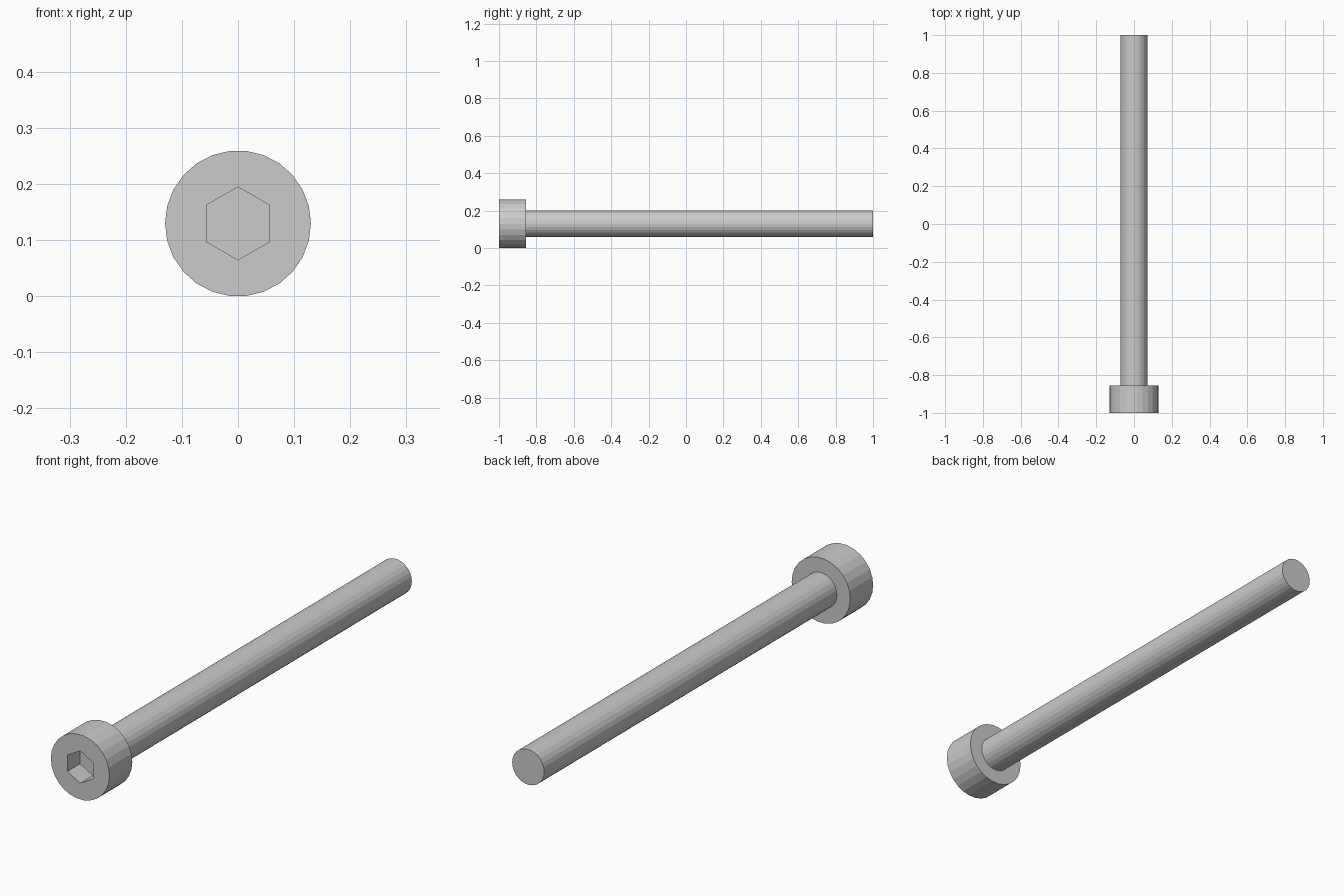
import bpy, bmesh, math

if "Cube" in bpy.data.objects:
    bpy.data.objects.remove(bpy.data.objects["Cube"])

AXIS_Z = 0.1295


def lathe(name, profile, sides, start=0.0):
    """Closed faceted solid along y; profile is a list of (radius, y)."""
    bm = bmesh.new()
    rings = []
    for r, y in profile:
        angles = [start + 2 * math.pi * i / sides for i in range(sides)]
        rings.append([bm.verts.new((r * math.cos(a), y, AXIS_Z + r * math.sin(a)))
                      for a in angles])
    for a, b in zip(rings, rings[1:]):
        for i in range(sides):
            j = (i + 1) % sides
            bm.faces.new((a[i], a[j], b[j], b[i]))
    bm.faces.new(rings[0])
    bm.faces.new(rings[-1])
    bmesh.ops.recalc_face_normals(bm, faces=bm.faces)
    mesh = bpy.data.meshes.new(name)
    bm.to_mesh(mesh)
    bm.free()
    obj = bpy.data.objects.new(name, mesh)
    bpy.context.collection.objects.link(obj)
    return obj


# Cap head and plain shank as one turned solid
bolt = lathe("socket_head_bolt",
             [(0.13, -1.0), (0.13, -0.855), (0.071, -0.855), (0.071, 1.0)], 26)

# Hexagonal key socket, point upwards
cutter = lathe("socket_cutter", [(0.065, -1.1), (0.065, -0.92)], 6, math.pi / 6)
cutter.hide_render = True
cutter.hide_viewport = True

cut = bolt.modifiers.new("hex_socket", 'BOOLEAN')
cut.operation = 'DIFFERENCE'
cut.solver = 'EXACT'
cut.object = cutter
